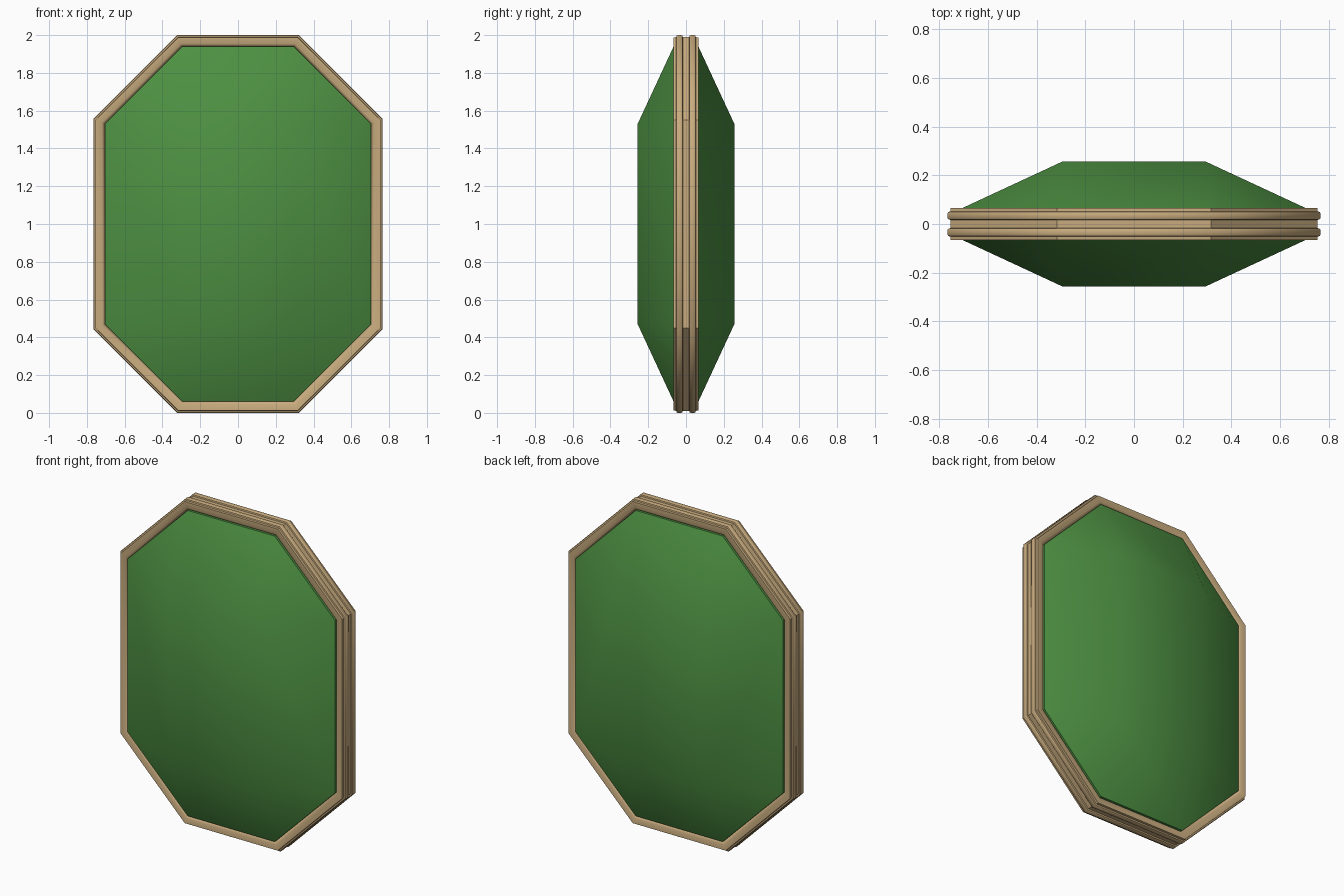
import bpy

if "Cube" in bpy.data.objects:
    bpy.data.objects.remove(bpy.data.objects["Cube"])

T = 0.41421356  # tan(22.5 deg): keeps the eight edges parallel when inset


def material(name, rgb):
    m = bpy.data.materials.new(name)
    m.diffuse_color = (*rgb, 1)
    m.use_nodes = True
    m.node_tree.nodes["Principled BSDF"].inputs["Base Color"].default_value = m.diffuse_color
    return m


def octagon(d, y):
    """Stretched octagon inset by d from the outer outline, at depth y."""
    a, b, p, q = 0.766 - d, 1.0 - d, 0.321 - d * T, 0.556 - d * T
    pts = [(p, -b), (a, -q), (a, q), (p, b), (-p, b), (-a, q), (-a, -q), (-p, -b)]
    return [(x, y, z + 1.0) for x, z in pts]


def make(name, verts, faces, mat, angle):
    me = bpy.data.meshes.new(name)
    me.from_pydata(verts, [], faces)
    me.materials.append(mat)
    ob = bpy.data.objects.new(name, me)
    bpy.context.collection.objects.link(ob)
    bpy.ops.object.select_all(action='DESELECT')
    ob.select_set(True)
    bpy.context.view_layer.objects.active = ob
    bpy.ops.object.mode_set(mode='EDIT')
    bpy.ops.mesh.select_all(action='SELECT')
    bpy.ops.mesh.normals_make_consistent(inside=False)
    bpy.ops.object.mode_set(mode='OBJECT')
    bpy.ops.object.shade_smooth_by_angle(angle=angle)
    return ob


tan = material("tan wood", (0.58, 0.41, 0.21))
green = material("leaf green", (0.075, 0.28, 0.055))

# frame: moulded profile (inset, depth) with two raised beads, swept round the octagon
half = [(0.061, 0.052), (0.054, 0.060), (0.046, 0.066), (0.012, 0.066), (0.011, 0.052),
        (0.003, 0.050), (0.0, 0.045), (0.0, 0.024), (0.003, 0.019), (0.011, 0.017)]
profile = half + [(d, -y) for d, y in reversed(half)]
n = len(profile)
verts = [v for d, y in profile for v in octagon(d, y)]
faces = [(i * 8 + j, i * 8 + (j + 1) % 8, (i + 1) % n * 8 + (j + 1) % 8, (i + 1) % n * 8 + j)
         for i in range(n) for j in range(8)]
make("frame", verts, faces, tan, 0.75)

# cushion: bevelled panel bulging from both sides of the frame
verts, faces = [], []
for s in (-1, 1):
    o = len(verts)
    verts += octagon(0.061, s * 0.066)
    verts += [(x, s * 0.256, z) for x, z in
              ((0.296, 0.47), (0.296, 1.53), (-0.296, 1.53), (-0.296, 0.47))]
    faces.append([o + k for k in (8, 9, 10, 11)])
    for k in range(4):
        c, e = o + 8 + k, o + 8 + (k + 1) % 4
        faces.append([o + 2 * k, o + 2 * k + 1, c])                      # corner
        faces.append([o + 2 * k + 1, o + (2 * k + 2) % 8, e, c])         # side
faces += [(j, (j + 1) % 8, 12 + (j + 1) % 8, 12 + j) for j in range(8)]  # hidden rim
make("cushion", verts, faces, green, 0.7)
